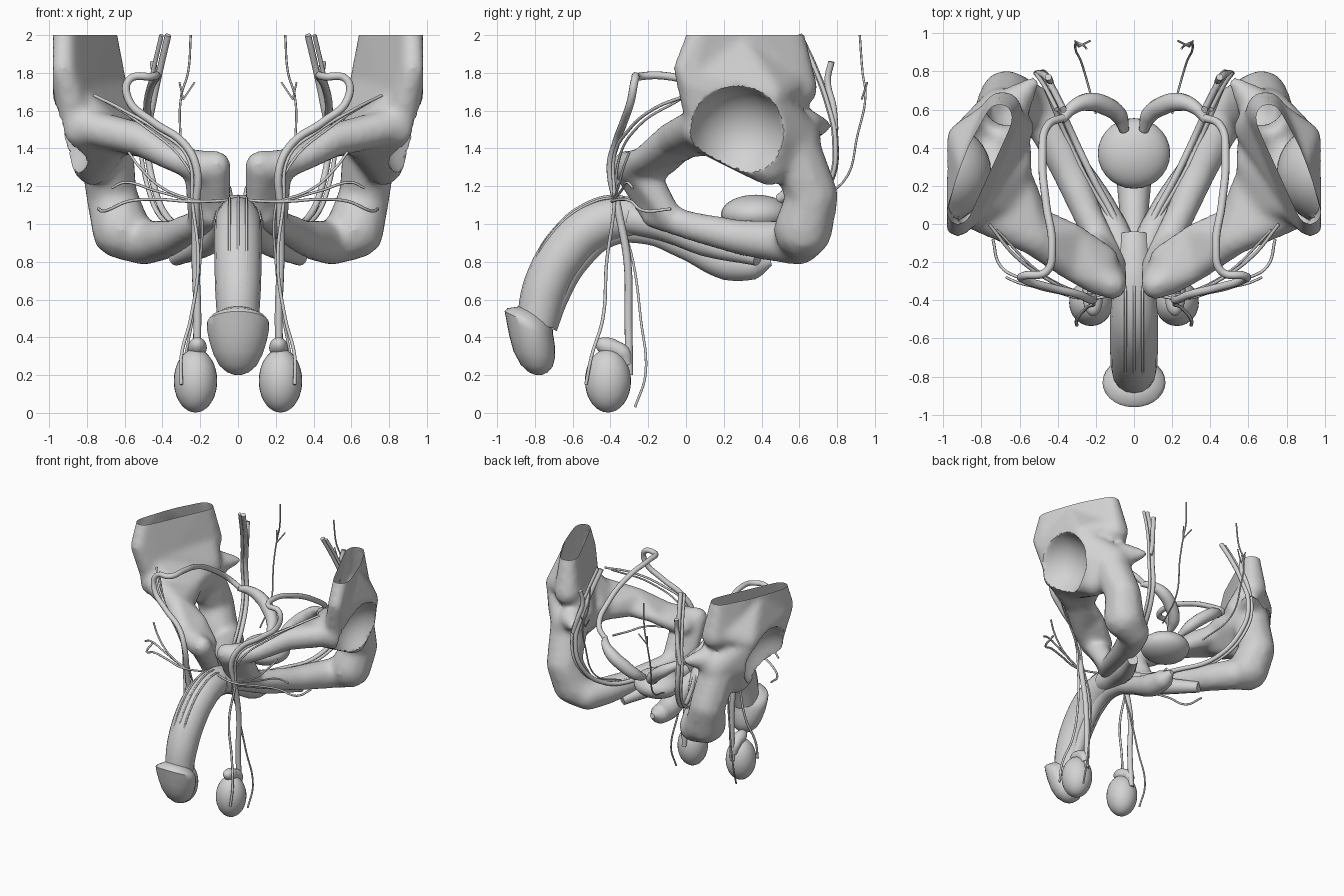
import bpy, bmesh, math
from mathutils import Vector, Matrix

if "Cube" in bpy.data.objects:
    bpy.data.objects.remove(bpy.data.objects["Cube"])

grey = bpy.data.materials.new("light_grey")
grey.diffuse_color = (0.65, 0.65, 0.65, 1)
grey.use_nodes = True
grey.node_tree.nodes["Principled BSDF"].inputs["Base Color"].default_value = grey.diffuse_color


def finish(obj, mirror=False):
    """Evaluate modifiers and curves, mirror across x, smooth and colour."""
    if mirror:
        obj.modifiers.new("mirror", 'MIRROR').use_mirror_merge = False
    bpy.context.view_layer.update()
    dg = bpy.context.evaluated_depsgraph_get()
    mesh = bpy.data.meshes.new_from_object(obj.evaluated_get(dg))
    name = obj.name
    bpy.data.objects.remove(obj)
    mesh.materials.clear()
    mesh.materials.append(grey)
    new = bpy.data.objects.new(name, mesh)
    bpy.context.collection.objects.link(new)
    bpy.context.view_layer.objects.active = new
    bpy.ops.object.select_all(action='DESELECT')
    new.select_set(True)
    bpy.ops.object.shade_smooth_by_angle(angle=math.radians(50))
    return new


def from_bmesh(name, bm):
    mesh = bpy.data.meshes.new(name)
    bm.to_mesh(mesh)
    bm.free()
    obj = bpy.data.objects.new(name, mesh)
    bpy.context.collection.objects.link(obj)
    return obj


def tube(name, pts, r=None, mirror=True, sides=2):
    """Smooth tube through (x, y, z) or (x, y, z, radius) points."""
    cu = bpy.data.curves.new(name, 'CURVE')
    cu.dimensions = '3D'
    cu.bevel_depth = 1
    cu.bevel_resolution = sides
    cu.resolution_u = 6
    cu.use_fill_caps = True
    sp = cu.splines.new('BEZIER')
    sp.bezier_points.add(len(pts) - 1)
    for bp, p in zip(sp.bezier_points, pts):
        bp.co = p[:3]
        bp.radius = r if r else p[3]
        bp.handle_left_type = bp.handle_right_type = 'AUTO'
    obj = bpy.data.objects.new(name, cu)
    bpy.context.collection.objects.link(obj)
    plain = finish(obj)
    return finish(plain, True) if mirror else plain


def ellipsoid(name, c, s, tilt=0, mirror=True):
    bm = bmesh.new()
    m = Matrix.Translation(c) @ Matrix.Rotation(tilt, 4, 'X') @ Matrix.Diagonal((*s, 1))
    bmesh.ops.create_uvsphere(bm, u_segments=28, v_segments=18, radius=1, matrix=m)
    return finish(from_bmesh(name, bm), mirror)


def add_hull(bm, balls):
    """Convex hull around a group of balls."""
    tmp = bmesh.new()
    for x, y, z, r in balls:
        bmesh.ops.create_icosphere(tmp, subdivisions=2, radius=r,
                                   matrix=Matrix.Translation((x, y, z)))
    out = bmesh.ops.convex_hull(tmp, input=tmp.verts)
    junk = {v for v in out["geom_interior"] + out["geom_unused"]
            if isinstance(v, bmesh.types.BMVert)}
    bmesh.ops.delete(tmp, geom=list(junk), context='VERTS')
    me = bpy.data.meshes.new("tmp")
    tmp.to_mesh(me)
    tmp.free()
    bm.from_mesh(me)
    bpy.data.meshes.remove(me)


# Hip bones: hulls fused together, with a hollow socket
blade = [(.92, .09, 2.08, .06), (.71, .55, 2.08, .06), (.83, .33, 2.08, .06),
         (.925, .0, 1.82, .07), (.69, .59, 1.72, .11), (.87, .07, 1.6, .09)]
socket_roof = [(.87, .3, 1.93, .06), (.92, .02, 1.76, .07), (.70, .57, 1.75, .1),
               (.89, .1, 1.68, .09), (.90, .45, 1.68, .085), (.62, .5, 1.55, .1)]
socket_body = [(.84, .07, 1.5, .10), (.85, .46, 1.5, .10), (.89, .1, 1.68, .09),
               (.89, .44, 1.66, .09), (.77, .44, 1.3, .10), (.66, .12, 1.46, .10),
               (.69, .58, 1.45, .14), (.61, .32, 1.5, .08)]
ischium = [(.70, .56, 1.42, .15), (.67, .67, 1.15, .14), (.62, .62, .97, .16),
           (.50, .6, .89, .11)]
ramus_inner = [(.18, -.29, 1.3, .09), (.33, -.23, 1.34, .07), (.31, -.04, 1.35, .045),
               (.15, -.18, 1.27, .07)]
ramus_middle = [(.33, -.23, 1.34, .07), (.31, -.04, 1.36, .045), (.52, -.08, 1.45, .09),
                (.50, .03, 1.41, .06)]
ramus_outer = [(.52, -.08, 1.45, .09), (.50, .03, 1.41, .06), (.82, .06, 1.52, .10),
               (.61, .25, 1.45, .08)]
lower_ramus = [(.13, -.17, 1.05, .075), (.24, .04, .985, .08), (.34, .28, .93, .095),
               (.42, .46, .91, .11), (.5, .6, .9, .12)]
pubis = [(.115, -.32, 1.31, .08), (.21, -.26, 1.31, .08), (.10, -.2, 1.08, .06),
         (.20, -.09, 1.04, .07), (.19, -.17, 1.2, .07)]
spine = [(.64, .62, 1.52, .1), (.53, .74, 1.52, .035)]
bm = bmesh.new()
for group in (blade, socket_roof, socket_body, ramus_inner, ramus_middle, ramus_outer,
              pubis, spine):
    add_hull(bm, group)
for chain in (ischium, lower_ramus):
    for pair in zip(chain, chain[1:]):
        add_hull(bm, pair)
hip = from_bmesh("hip_bones", bm)
bm = bmesh.new()
bmesh.ops.create_uvsphere(bm, u_segments=32, v_segments=20, radius=.26,
                          matrix=Matrix.Translation((1.0, .27, 1.47)))
cutter = from_bmesh("socket_cutter", bm)
cutter.hide_render = True
rm = hip.modifiers.new("fuse", 'REMESH')
rm.mode = 'VOXEL'
rm.voxel_size = .022
bo = hip.modifiers.new("socket", 'BOOLEAN')
bo.operation = 'DIFFERENCE'
bo.object = cutter
sm = hip.modifiers.new("soften", 'SMOOTH')
sm.factor = .5
sm.iterations = 8
hip = finish(hip)
bpy.data.objects.remove(cutter)
# Trim the open top
bm = bmesh.new()
bm.from_mesh(hip.data)
bmesh.ops.bisect_plane(bm, geom=bm.verts[:] + bm.edges[:] + bm.faces[:],
                       plane_co=(0, 0, 2), plane_no=(0, 0, 1), clear_outer=True)
for v in bm.verts:
    v.co.x = min(v.co.x, .98)
bm.to_mesh(hip.data)
bm.free()
finish(hip, True)

# Shaft, its paired roots and the lower spongy body
tube("shaft", [(0, -.79, .47, .11), (0, -.74, .67, .122), (0, -.64, .85, .126),
               (0, -.5, .98, .126), (0, -.34, 1.03, .115), (0, -.18, 1.02, .1),
               (0, -.06, .99, .085)], mirror=False, sides=6)
tube("roots", [(.04, -.3, 1.03, .085), (.07, -.12, .99, .08), (.17, .1, .9, .07),
               (.33, .38, .82, .042)], sides=4)
tube("spongy_body", [(0, -.73, .45, .05), (0, -.67, .62, .055), (0, -.56, .81, .06),
                     (0, -.4, .94, .06), (0, -.2, .95, .06), (0, 0, .88, .07),
                     (0, .22, .79, .09), (0, .36, .78, .075), (0, .45, .8, .02)],
     mirror=False, sides=5)

# Glans: tilted rings of (y, z, depth, width, tilt)
rings = [(-.80, .53, .08, .09, 26), (-.825, .495, .135, .15, 26), (-.832, .475, .143, .165, 26),
         (-.825, .44, .136, .164, 22), (-.815, .38, .126, .152, 15), (-.803, .31, .111, .13, 8),
         (-.79, .25, .085, .098, 3), (-.782, .215, .05, .058, 0), (-.78, .2, .015, .016, 0)]
bm = bmesh.new()
n, loops = 28, []
for y, z, d, w, t in rings:
    ca, sa = math.cos(math.radians(t)), math.sin(math.radians(t))
    loops.append([bm.verts.new((w * math.cos(a), y + d * ca * math.sin(a), z - d * sa * math.sin(a)))
                  for a in (i * math.tau / n for i in range(n))])
for a, b in zip(loops, loops[1:]):
    for i in range(n):
        bm.faces.new((a[i], b[i], b[(i + 1) % n], a[(i + 1) % n]))
bm.faces.new(loops[0])
bm.faces.new(loops[-1])
bmesh.ops.recalc_face_normals(bm, faces=bm.faces)
finish(from_bmesh("glans", bm))

# Testes and the ducts draped over them
ellipsoid("testes", (.225, -.413, .17), (.115, .122, .168))
ellipsoid("duct_heads", (.215, -.40, .345), (.05, .085, .05), -.35)
tube("duct_tails", [(.22, -.40, .35, .045), (.225, -.335, .315, .045), (.23, -.31, .25, .025)],
     sides=3)

# Prostate and seminal glands
ellipsoid("prostate", (0, .37, 1.05), (.19, .185, .105), mirror=False)
tube("seminal_glands", [(.05, .49, 1.13, .025), (.08, .57, 1.18, .045), (.15, .62, 1.25, .05),
                        (.24, .64, 1.32, .048), (.32, .61, 1.37, .035), (.38, .54, 1.4, .02)],
     sides=4)

# Sperm ducts looping over the pelvis
tube("sperm_ducts", [(.225, -.30, .2), (.215, -.305, .5), (.225, -.31, .8), (.225, -.36, 1.08),
                     (.22, -.40, 1.3), (.29, -.37, 1.43), (.45, -.33, 1.54), (.58, -.29, 1.66),
                     (.575, -.27, 1.765), (.46, -.25, 1.78), (.43, -.12, 1.785),
                     (.46, .1, 1.73), (.48, .35, 1.6), (.45, .52, 1.47), (.36, .56, 1.39)],
     .021, sides=3)

# Cord vessels beside the ducts
tube("cord_vessels", [(.76, .0, 1.68), (.62, -.17, 1.61), (.42, -.31, 1.49), (.27, -.38, 1.36),
                      (.24, -.38, 1.1), (.21, -.42, .8), (.25, -.44, .5), (.30, -.50, .3),
                      (.30, -.53, .15)], .009)
tube("front_cord_vessels", [(.72, -.03, 1.66), (.5, -.25, 1.52), (.28, -.36, 1.32),
                            (.2, -.36, 1.1), (.2, -.28, .8), (.24, -.24, .5),
                            (.29, -.215, .2), (.28, -.27, .03)], .007)

# Rear pelvic vessels running down to the shaft root
for name, dx, r in (("pelvic_arteries", 0, .018), ("pelvic_veins", .035, .012)):
    tube(name, [(.37 + dx, .60, 2), (.41 + dx, .68, 1.83), (.45 + dx, .75, 1.64),
                (.48 + dx, .79, 1.45), (.45 + dx, .76, 1.22), (.36 + dx, .55, 1.02),
                (.22 + dx, .25, .99), (.09 + dx / 2, 0, 1.0), (.02, -.22, 1.1)], r)
tube("side_vessel_stubs", [(.45, .77, 1.86), (.44, .75, 1.76), (.47, .78, 1.62), (.5, .79, 1.5)], .018)

# Slender rear nerves with a short fork
tube("rear_nerves", [(.25, .92, 2), (.265, .935, 1.8), (.30, .95, 1.68), (.305, .91, 1.48),
                     (.27, .83, 1.22), (.2, .58, 1.1)], .006)
for i, x in enumerate((.23, .31)):
    tube("nerve_fork_%d" % i, [(.29, .93, 1.66), (x, .96, 1.75)], .005)

# Vessels crossing the front of the pelvis
tube("cross_vessels", [(0, -.33, 1.13), (.15, -.38, 1.12), (.27, -.39, 1.12), (.42, -.35, 1.13),
                       (.58, -.29, 1.12), (.7, -.22, 1.07), (.74, -.08, 1.08)], .008)
tube("upper_branches", [(.22, -.39, 1.12), (.4, -.36, 1.19), (.52, -.33, 1.3), (.58, -.3, 1.38)], .007)
tube("lower_branches", [(.24, -.39, 1.12), (.45, -.34, 1.18), (.6, -.31, 1.22), (.67, -.28, 1.19)], .007)

# Surface vessels along the top of the shaft
for i, x in enumerate((.001, .045)):
    d = x * x * 4.5
    tube("surface_vessels_%d" % i, [(x, -.25, 1.11 - d), (x, -.37, 1.148 - d), (x, -.55, 1.098 - d),
                                    (x, -.705, .965 - d), (x, -.81 + d, .8), (x, -.857 + d, .68)],
         .007, mirror=i > 0)
